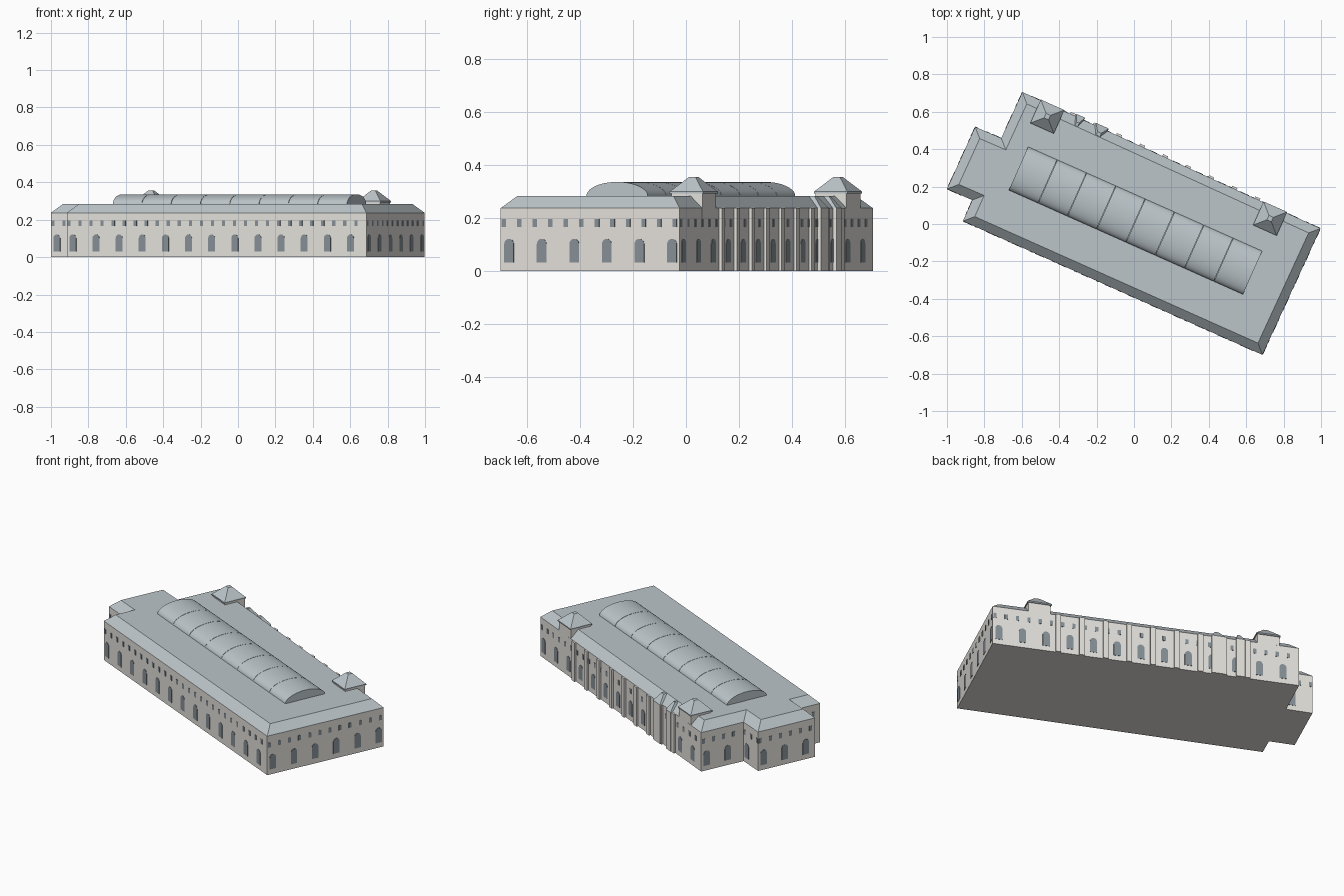
import bpy, bmesh, math
from mathutils import Vector

if "Cube" in bpy.data.objects:
    bpy.data.objects.remove(bpy.data.objects["Cube"])

ROT = -math.radians(24)          # whole building is turned on the plan


def material(name, rgb):
    m = bpy.data.materials.new(name)
    m.diffuse_color = (*rgb, 1)
    m.use_nodes = True
    m.node_tree.nodes["Principled BSDF"].inputs["Base Color"].default_value = m.diffuse_color
    return m


WALL = material("pale_stone", (0.78, 0.76, 0.72))
ROOF = material("slate_roof", (0.50, 0.56, 0.59))
GLASS = material("dark_glass", (0.24, 0.28, 0.31))


def finish(name, bm, mat, smooth=False):
    bmesh.ops.recalc_face_normals(bm, faces=bm.faces)
    me = bpy.data.meshes.new(name)
    bm.to_mesh(me)
    bm.free()
    me.materials.append(mat)
    ob = bpy.data.objects.new(name, me)
    ob.rotation_euler.z = ROT
    bpy.context.collection.objects.link(ob)
    if smooth:
        bpy.ops.object.select_all(action='DESELECT')
        bpy.context.view_layer.objects.active = ob
        ob.select_set(True)
        bpy.ops.object.shade_smooth_by_angle(angle=math.radians(35))
    return ob


def loft(bm, low, high):
    """Closed solid between two matching 3D loops."""
    a = [bm.verts.new(p) for p in low]
    b = [bm.verts.new(p) for p in high]
    n = len(a)
    bm.faces.new(a[::-1])
    bm.faces.new(b)
    for i in range(n):
        j = (i + 1) % n
        bm.faces.new((a[i], a[j], b[j], b[i]))


def at_z(pts, z):
    return [(p[0], p[1], z) for p in pts]


def rect(u, v, w, d):
    return [(u - w/2, v - d/2), (u + w/2, v - d/2), (u + w/2, v + d/2), (u - w/2, v + d/2)]


def inset(pts, d):
    """Mitred inward offset of a counter-clockwise outline."""
    out, n = [], len(pts)
    for i in range(n):
        p0, p, p1 = (Vector(pts[k % n]) for k in (i - 1, i, i + 1))
        e0, e1 = (p - p0).normalized(), (p1 - p).normalized()
        n0, n1 = Vector((-e0.y, e0.x)), Vector((-e1.y, e1.x))
        out.append(p + (n0 + n1) * d / (1 + n0.dot(n1)))
    return out


# Footprint, counter-clockwise, in the building's own axes
PLAN = [(-0.842, -0.358), (0.912, -0.36), (0.921, 0.384), (-0.832, 0.402),
        (-0.835, 0.131), (-0.987, 0.129), (-0.990, -0.236), (-0.842, -0.235)]
EAVE, DECK = 0.237, 0.283

# Walls and mansard roof
bm = bmesh.new()
loft(bm, at_z(PLAN, 0), at_z(PLAN, EAVE))
finish("walls", bm, WALL)
bm = bmesh.new()
loft(bm, at_z(PLAN, EAVE), at_z(inset(PLAN, 0.048), DECK))
finish("main_roof", bm, ROOF)


def back_v(u):
    return 0.402 - 0.018 * (u + 0.832) / 1.753


# Windows: arched lower row, small square upper row on every facade
def panel(bm, p, q, s, outline, z, out):
    e = (q - p).normalized()
    nrm = Vector((e.y, -e.x))

    def place(o):
        return [(*(p + e * (s + x) + nrm * o), z + y) for x, y in outline]
    loft(bm, place(-0.004), place(out))


R = 0.02
ARCH = [(-R, 0), (R, 0)] + [(R * math.cos(k * math.pi / 8), 0.07 + R * math.sin(k * math.pi / 8))
                            for k in range(9)]
SQUARE = [(-0.009, 0), (0.009, 0), (0.009, 0.029), (-0.009, 0.029)]
arches, squares = bmesh.new(), bmesh.new()
for i in range(len(PLAN)):
    p, q = Vector(PLAN[i]), Vector(PLAN[(i + 1) % len(PLAN)])
    length = (q - p).length
    for bm, shape, z, start, pitch in ((arches, ARCH, 0.031, 0.035, 0.1355),
                                       (squares, SQUARE, 0.166, 0.013, 0.0646)):
        s = start
        while s < length - start * 0.7:
            panel(bm, p, q, s, shape, z, 0.002)
            s += pitch
finish("arched_windows", arches, GLASS)
finish("upper_windows", squares, GLASS)

# Pilasters on the rear facade, between the arches
bm = bmesh.new()
for k in range(2, 11):
    u = 0.921 - 0.035 - 0.1355 * (k + 0.5)
    r = rect(u, back_v(u), 0.03, 0.022)
    loft(bm, at_z(r, 0), at_z(r, EAVE))
finish("rear_pilasters", bm, WALL)

# Two narrow projecting bays with little hipped roofs
body, cap = bmesh.new(), bmesh.new()
for u, w in ((-0.495, 0.05), (-0.368, 0.075)):
    v = back_v(u)
    r = rect(u, v - 0.016, w, 0.06)
    loft(body, at_z(r, 0), at_z(r, EAVE))
    loft(cap, at_z(r, EAVE), at_z(rect(u, v - 0.035, w * 0.3, 0.02), DECK))
finish("rear_bays", body, WALL)
finish("rear_bay_roofs", cap, ROOF)

# Two corner towers with pyramid caps
body, cap = bmesh.new(), bmesh.new()
for u in (-0.657, 0.653):
    v = back_v(u) - 0.064
    loft(body, at_z(rect(u, v, 0.128, 0.128), 0.2), at_z(rect(u, v, 0.128, 0.128), 0.292))
    base = rect(u, v, 0.138, 0.138)
    loft(cap, at_z(base, 0.292), at_z(base, 0.299))
    loft(cap, at_z(base, 0.299), at_z(rect(u, v, 0.026, 0.026), 0.355))
finish("tower_bodies", body, WALL)
finish("tower_roofs", cap, ROOF)

# Barrel vault in eight sections along the deck
SECT, U0, U1 = 8, -0.685, 0.687
step = (U1 - U0) / SECT
bm = bmesh.new()
for k in range(SECT):
    a, b = U0 + k * step, U0 + (k + 1) * step - 0.002
    prof = [(0.02 + 0.127 * math.cos(t * math.pi / 20), DECK - 0.001 + 0.054 * math.sin(t * math.pi / 20))
            for t in range(21)]
    loft(bm, [(a, *p) for p in prof], [(b, *p) for p in prof])
finish("barrel_vault", bm, ROOF, smooth=True)
